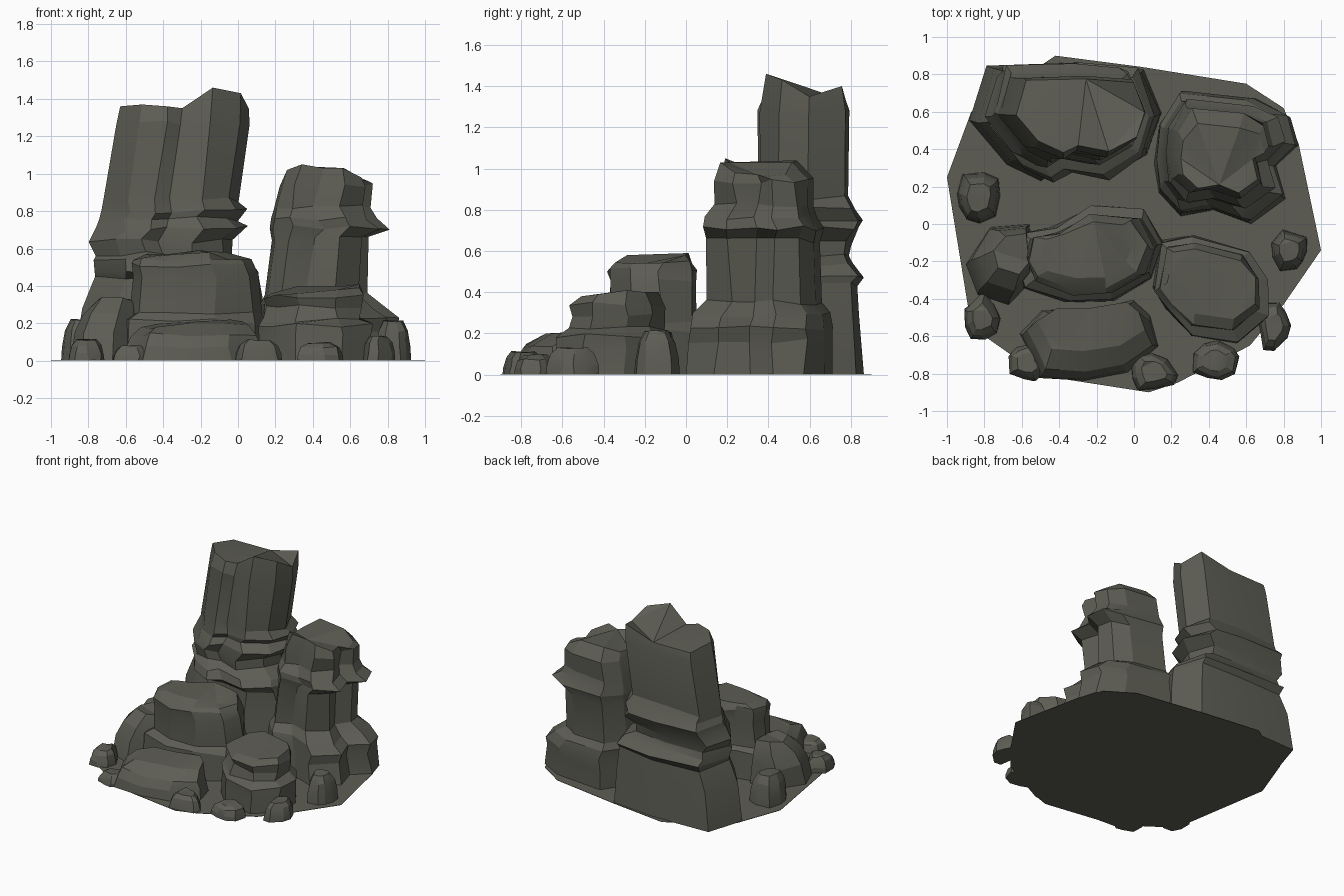
import bpy, bmesh, math, random

random.seed(11)
mat = bpy.data.materials.new("dark_stone")
mat.diffuse_color = (0.11, 0.11, 0.09, 1)


def finish(name, bm, angle=18):
    bmesh.ops.recalc_face_normals(bm, faces=bm.faces)
    me = bpy.data.meshes.new(name)
    bm.to_mesh(me)
    bm.free()
    ob = bpy.data.objects.new(name, me)
    bpy.context.collection.objects.link(ob)
    me.materials.append(mat)
    bpy.ops.object.select_all(action='DESELECT')
    ob.select_set(True)
    bpy.context.view_layer.objects.active = ob
    bpy.ops.object.shade_smooth_by_angle(angle=math.radians(angle))
    return ob


def rock(name, outline, levels, top=None, jit=0.018):
    """Loft an outline through levels (z, xmin, xmax, ymin, ymax); top = crown height offsets."""
    xs, ys = [p[0] for p in outline], [p[1] for p in outline]
    ax, ay = min(xs), min(ys)
    w, d = max(xs) - ax, max(ys) - ay
    bm = bmesh.new()
    rings = []
    for i, (z, x0, x1, y0, y1) in enumerate(levels):
        last = i == len(levels) - 1
        ring = []
        for k, (x, y) in enumerate(outline):
            u, v = (x - ax) / w, (y - ay) / d
            j = lambda: random.uniform(-jit, jit)
            # jitter fades at the extremes so the silhouette holds
            px = x0 + (x1 - x0) * u + j() * (0.2 + 3 * u * (1 - u))
            py = y0 + (y1 - y0) * v + j() * (0.2 + 3 * v * (1 - v))
            pz = z + (0 if i == 0 else j() * .8)
            if last and top:
                pz = z + top[k % len(top)]
            ring.append(bm.verts.new((px, py, pz)))
        rings.append(ring)
    n = len(outline)
    for a, b in zip(rings, rings[1:]):
        for k in range(n):
            bm.faces.new((a[k], a[(k + 1) % n], b[(k + 1) % n], b[k]))
    bm.faces.new(rings[0][::-1])
    cap = bm.faces.new(rings[-1])
    bmesh.ops.triangulate(bm, faces=[cap])
    return finish(name, bm)


# flat base plate
plate = [(-1, .25), (-.87, -.55), (-.5, -.81), (.08, -.9), (.23, -.85), (.62, -.65), (.8, -.43),
         (1, -.14), (.88, .43), (.8, .62), (.6, .75), (.04, .84), (-.42, .9), (-.87, .6)]
bm = bmesh.new()
f = bm.faces.new([bm.verts.new((x, y, 0)) for x, y in plate])
up = bmesh.ops.extrude_face_region(bm, geom=[f])
for g in up["geom"]:
    if isinstance(g, bmesh.types.BMVert):
        g.co.z = 0.003
finish("base_plate", bm)

# tall back-left pillar
rock("tall_pillar",
     [(-.75, .58), (-.60, .42), (-.45, .36), (-.36, .40), (-.17, .37), (0, .46), (.06, .6), (-.02, .77),
      (-.3, .79), (-.68, .78)],
     [(0, -.88, .15, .23, .86), (.28, -.83, .14, .26, .84), (.44, -.76, .11, .27, .83),
      (.48, -.77, .11, .22, .86), (.53, -.77, .08, .25, .81), (.57, -.76, -.03, .32, .79),
      (.64, -.80, -.03, .31, .80), (.71, -.76, .05, .30, .84), (.76, -.74, 0, .34, .86),
      (.80, -.73, .05, .33, .82), (.86, -.72, 0, .35, .79), (1.27, -.65, .06, .345, .79),
      (1.36, -.63, .06, .38, .775)],
     [0, .01, 0, -.01, .10, .07, -.01, .04, -.03, -.03])

# right-hand pillar with overhanging collar
rock("right_pillar",
     [(.12, .36), (.14, .2), (.25, .07), (.42, .10), (.60, .03), (.76, .17), (.71, .34), (.82, .45),
      (.78, .6), (.62, .69), (.25, .73), (.14, .55)],
     [(0, .11, .88, 0, .71), (.16, .12, .84, .01, .71), (.23, .12, .86, .02, .71), (.29, .12, .78, .03, .70),
      (.35, .14, .69, .10, .66), (.65, .18, .70, .10, .65), (.71, .17, .81, .08, .67),
      (.76, .18, .74, .09, .64), (.82, .19, .71, .14, .62), (.94, .22, .72, .14, .62),
      (1.01, .25, .70, .165, .54)],
     [-.03, .01, .04, .02, .02, -.03, -.04, -.05, -.04, .02, .03, -.02])

# middle stump
rock("middle_stump",
     [(-.6, -.18), (-.55, -.32), (-.33, -.4), (-.1, -.39), (.1, -.27), (.16, -.10), (.06, .08),
      (-.2, .1), (-.4, -.02), (-.57, -.04)],
     [(0, -.64, .16, -.42, .10), (.21, -.63, .15, -.41, .10), (.25, -.58, .13, -.37, .05),
      (.45, -.56, .11, -.37, .05), (.51, -.57, .09, -.38, .05), (.54, -.56, .07, -.35, .03),
      (.57, -.49, .0, -.29, .01)],
     [0, -.01, .0, .01, -.03, -.03, .01, .02, 0, 0])

# low left boulder
rock("left_boulder",
     [(-.9, -.2), (-.84, -.36), (-.67, -.42), (-.56, -.3), (-.58, 0), (-.78, -.02)],
     [(0, -.9, -.54, -.43, 0), (.15, -.87, -.55, -.40, -.01), (.25, -.83, -.56, -.36, -.02),
      (.33, -.75, -.56, -.27, -.05)])

# low front slab
rock("front_slab",
     [(-.6, -.58), (-.54, -.70), (-.5, -.81), (-.28, -.83), (-.05, -.79), (.11, -.66), (.07, -.5),
      (-.02, -.42), (-.24, -.47), (-.48, -.47)],
     [(0, -.61, .13, -.84, -.41), (.08, -.60, .12, -.83, -.42), (.14, -.57, .10, -.79, -.43),
      (.20, -.52, .06, -.68, -.42)],
     [-.02, -.03, -.02, 0, 0, -.01, .01, .02, .01, 0], jit=.015)

# stepped front-right block
rock("front_right_block",
     [(.11, -.35), (.18, -.46), (.3, -.59), (.54, -.63), (.69, -.5), (.69, -.3), (.6, -.17),
      (.3, -.08), (.15, -.11)],
     [(0, .10, .71, -.64, -.06), (.13, .11, .71, -.63, -.06), (.19, .11, .72, -.63, -.07),
      (.22, .14, .65, -.57, -.10), (.29, .15, .66, -.55, -.10), (.34, .14, .67, -.57, -.10),
      (.38, .18, .65, -.51, -.13)],
     [-.02, -.03, -.02, 0, .01, .03, .02, .02, -.01])

# scattered pebbles: centre x, y, width, depth, height
pebbles = [(-.83, .14, .23, .27, .22), (-.81, -.49, .19, .26, .11), (-.57, -.74, .20, .20, .075),
           (.11, -.79, .25, .20, .11), (.44, -.73, .25, .21, .095), (.75, -.55, .18, .26, .13),
           (.83, -.14, .19, .22, .21)]
for i, (x, y, w, d, h) in enumerate(pebbles):
    shape = []
    for k in range(9):
        t = 2 * math.pi * (k + random.uniform(-.25, .25)) / 9
        r = random.uniform(.75, 1.1)
        shape.append((r * math.cos(t), r * math.sin(t)))
    steps = [(0, 1), (.35, .96), (.75, .82), (1, .55)]
    rock(f"pebble_{i + 1}", shape,
         [(h * z, x - w * s / 2, x + w * s / 2, y - d * s / 2, y + d * s / 2) for z, s in steps], jit=.009)
